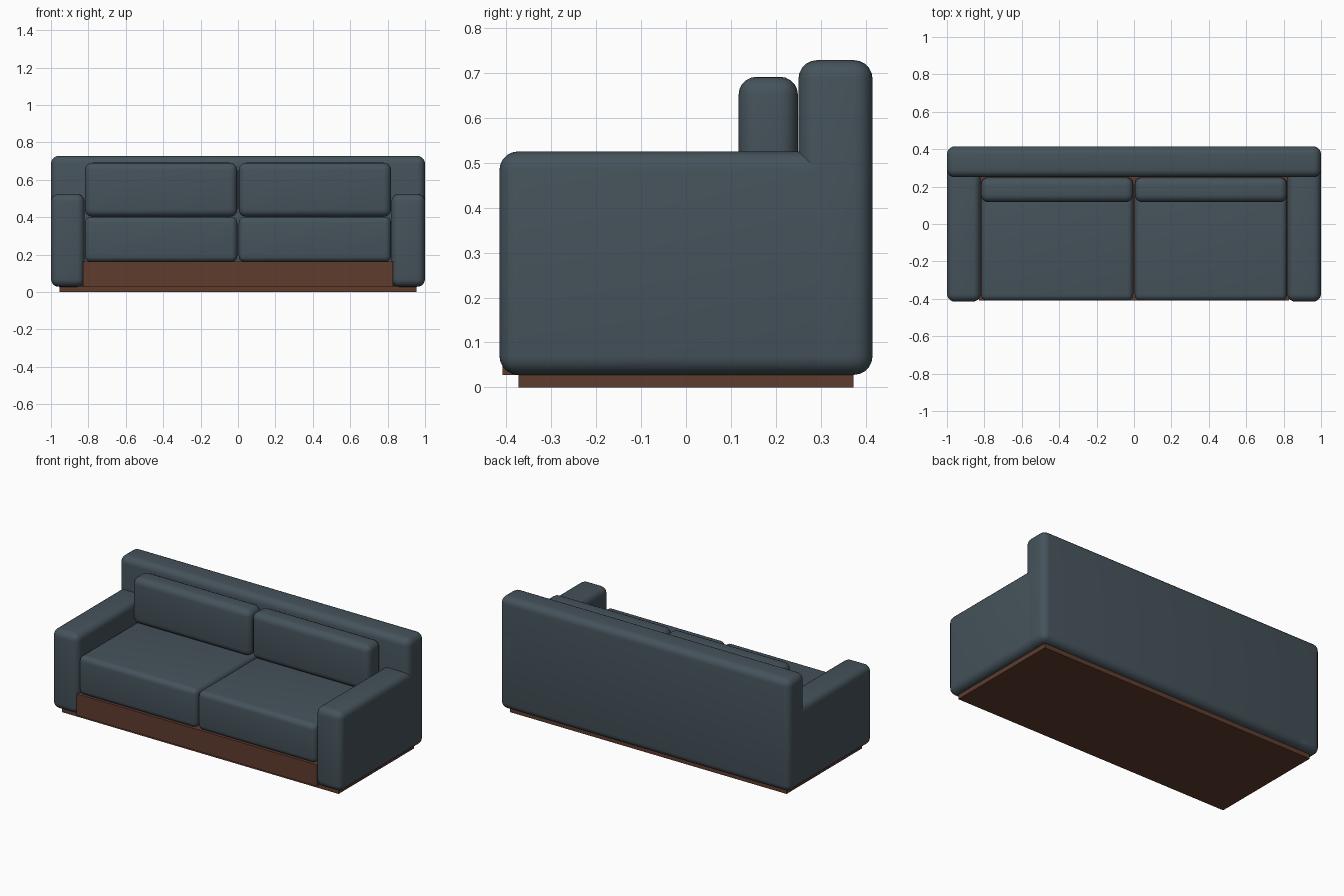
import bpy
import math

cube = bpy.data.objects.get("Cube")
if cube:
    bpy.data.objects.remove(cube, do_unlink=True)


def make_material(name, rgb):
    mat = bpy.data.materials.new(name)
    mat.use_nodes = True
    color = (*rgb, 1.0)
    mat.diffuse_color = color
    bsdf = mat.node_tree.nodes["Principled BSDF"]
    bsdf.inputs["Base Color"].default_value = color
    bsdf.inputs["Roughness"].default_value = 0.8
    return mat


fabric = make_material("slate fabric", (0.060, 0.086, 0.104))
wood = make_material("brown wood", (0.117, 0.045, 0.027))


def box(name, x, y, z, mat, radius=0.0, segments=5):
    """Box from (min, max) ranges, optionally with rounded edges."""
    bpy.ops.mesh.primitive_cube_add(size=1)
    obj = bpy.context.object
    obj.name = obj.data.name = name
    for v in obj.data.vertices:
        v.co = [r[0] if c < 0 else r[1] for c, r in zip(v.co, (x, y, z))]
    obj.data.materials.append(mat)
    if radius:
        bevel = obj.modifiers.new("rounded edges", "BEVEL")
        bevel.width = radius
        bevel.segments = segments
        bpy.ops.object.modifier_apply(modifier=bevel.name)
        bpy.ops.object.shade_smooth_by_angle(angle=math.radians(35))
    return obj


# Wooden base: recessed plinth and the front rail block under the seat
box("plinth", (-0.955, 0.955), (-0.372, 0.372), (0, 0.032), wood)
box("seat_base", (-0.83, 0.83), (-0.408, 0.30), (0.028, 0.162), wood)

# Upholstered backrest, full width
box("backrest", (-1, 1), (0.25, 0.415), (0.028, 0.728), fabric, 0.042)

# Mirrored arms and cushions
for side, s in (("left", 1), ("right", -1)):
    def span(a, b):
        return tuple(sorted((s * a, s * b)))

    box(f"{side}_arm", span(0.82, 1), (-0.415, 0.415), (0.028, 0.525), fabric, 0.042)
    box(f"{side}_seat_cushion", span(0.004, 0.818), (-0.410, 0.249), (0.160, 0.402),
        fabric, 0.032)
    box(f"{side}_back_cushion", span(0.004, 0.818), (0.117, 0.249), (0.402, 0.691),
        fabric, 0.04)
